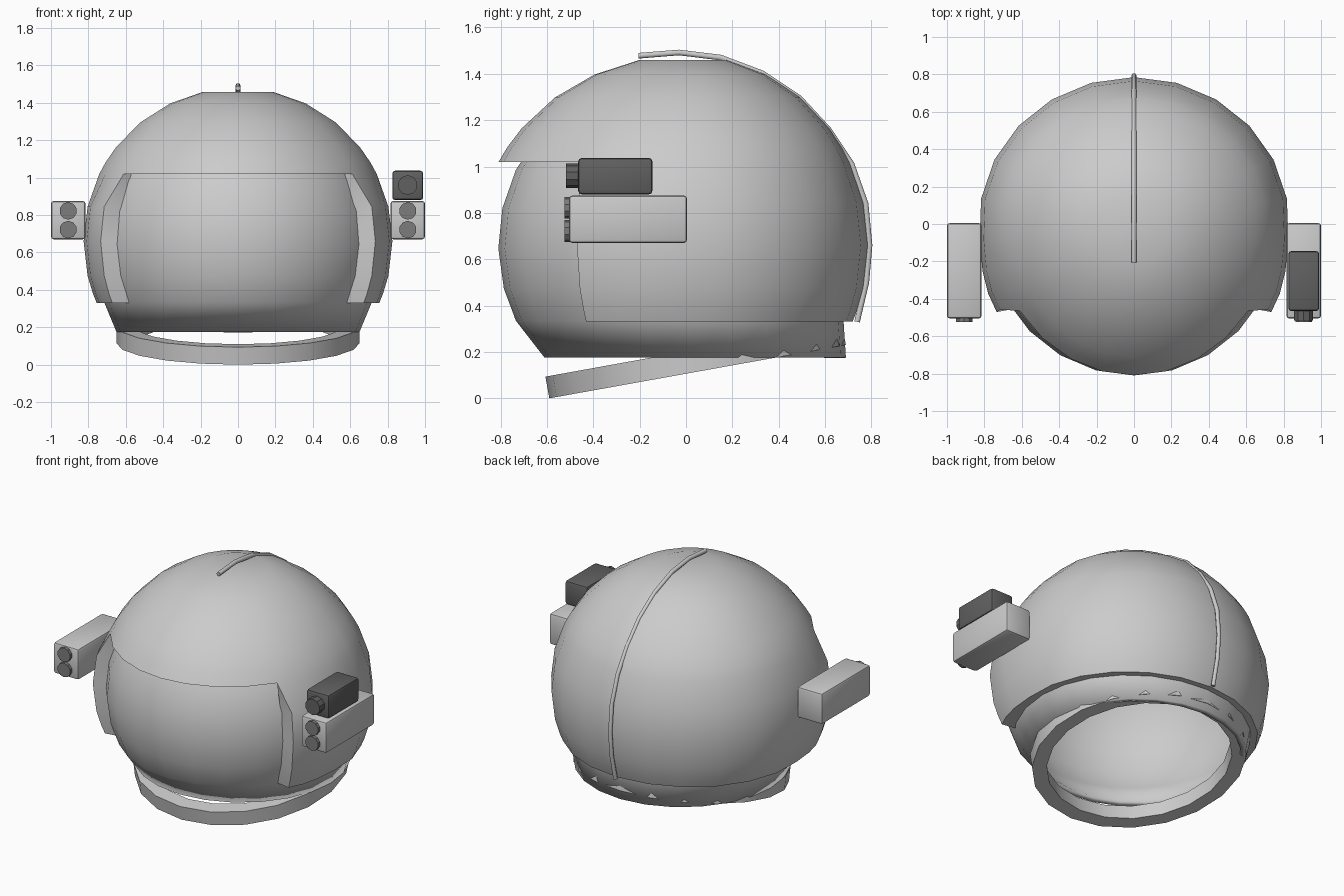
import bpy, bmesh
from math import sin, cos, radians, pi
from mathutils import Matrix

if "Cube" in bpy.data.objects:
    bpy.data.objects.remove(bpy.data.objects["Cube"])

CZ = 0.66  # height of the helmet's centre


def finish(bm, name, angle=35, mat=None):
    bmesh.ops.recalc_face_normals(bm, faces=bm.faces[:])
    me = bpy.data.meshes.new(name)
    bm.to_mesh(me)
    bm.free()
    ob = bpy.data.objects.new(name, me)
    bpy.context.collection.objects.link(ob)
    if mat:
        me.materials.append(mat)
    bpy.ops.object.select_all(action='DESELECT')
    ob.select_set(True)
    bpy.context.view_layer.objects.active = ob
    bpy.ops.object.shade_smooth_by_angle(angle=radians(angle))
    return ob


def material(name, v):
    m = bpy.data.materials.new(name)
    m.diffuse_color = (v, v, v, 1)
    m.use_nodes = True
    m.node_tree.nodes["Principled BSDF"].inputs["Base Color"].default_value = m.diffuse_color
    return m


dark = material("dark_grey", 0.12)
lens_grey = material("lens_grey", 0.2)

# Clear bubble: sphere cut flat at the neck, with wall thickness
bm = bmesh.new()
N = 24
rings = []
for t in (13, 26, 39, 52, 65, 78, 91, 104, 115, None):
    ring = []
    for k in range(N):
        a = 2 * pi * k / N
        if t is None:  # neck opening
            co = (0.65 * sin(a), 0.04 + 0.65 * cos(a), 0.175)
        else:
            s = sin(radians(t))
            ry = 0.75 if cos(a) > 0 else 0.81
            co = (0.79 * s * sin(a), ry * s * cos(a), CZ + 0.77 * cos(radians(t)))
        ring.append(bm.verts.new(co))
    rings.append(ring)
bm.faces.new(rings[0])
for r0, r1 in zip(rings, rings[1:]):
    for k in range(N):
        j = (k + 1) % N
        bm.faces.new((r0[k], r0[j], r1[j], r1[k]))
bubble = finish(bm, "bubble", 50)
sol = bubble.modifiers.new("wall", 'SOLIDIFY')
sol.thickness = 0.035

# Outer shell: double-walled sphere with a face opening and flared rim
half = [0, 16, 32, 48, 64, 80, 96, 108, 117, 125, 139, 153, 167, 180]
az = half + [-a for a in half[-2:0:-1]]
polar = [13, 26, 39, 52, 59, 64, 77, 90, 103, 110, 113.7]
BRIM = 5


def shell_point(a, t, inner):
    s, c = sin(radians(t)), cos(radians(t))
    sa, ca = sin(radians(a)), cos(radians(a))
    if inner:
        return (0.775 * s * sa, (0.74 if ca > 0 else 0.79) * s * ca,
                CZ + 0.82 * c - (0.04 if t < 50 else 0))
    ry = 0.785 if ca > 0 else (0.90 if t < 65 else 0.82)
    x, y = 0.83 * s * sa, ry * s * ca
    if t > 65 and abs(a) > 100:  # cheek edges turn outward
        x *= 1 + 0.08 * (abs(a) - 100) / 25
    return (x, y, CZ + 0.82 * c)


bm = bmesh.new()
V = {}
for layer in (0, 1):
    for i, t in enumerate(polar):
        for k, a in enumerate(az):
            if i <= BRIM or abs(a) <= 125:
                V[layer, i, k] = bm.verts.new(shell_point(a, t, layer))
    bm.faces.new([V[layer, 0, k] for k in range(len(az))])
    for i in range(len(polar) - 1):
        for k in range(len(az)):
            j = (k + 1) % len(az)
            keys = [(layer, i, k), (layer, i, j), (layer, i + 1, j), (layer, i + 1, k)]
            if all(q in V for q in keys):
                bm.faces.new([V[q] for q in keys])
pairs = {V[0, i, k]: V[1, i, k] for (l, i, k) in V if l == 0}
for e in [e for e in bm.edges if e.is_boundary and e.verts[0] in pairs]:
    p, q = e.verts
    bm.faces.new((p, q, pairs[q], pairs[p]))
finish(bm, "outer_shell", 45)

# Tilted neck ring
bm = bmesh.new()
tilt = Matrix.Translation((0, 0.05, 0.115)) @ Matrix.Rotation(radians(10.2), 4, 'X')
profile = [(0.65, 0), (0.65, 0.095), (0.56, 0.095), (0.56, 0)]
loops = [[bm.verts.new(tilt @ Matrix.Rotation(2 * pi * k / 20, 4, 'Z')
          @ Matrix.Translation((0, r, z)).translation) for r, z in profile] for k in range(20)]
for k in range(20):
    p, q = loops[k], loops[(k + 1) % 20]
    for i in range(4):
        j = (i + 1) % 4
        bm.faces.new((p[i], p[j], q[j], q[i]))
finish(bm, "neck_ring", 30)

# Cable running over the crown and down the back
path = [(-0.205, 1.478), (-0.03, 1.492), (0.15, 1.47), (0.33, 1.402), (0.49, 1.295), (0.615, 1.16),
        (0.715, 1.01), (0.775, 0.84), (0.792, 0.66), (0.778, 0.5), (0.738, 0.33)]
cu = bpy.data.curves.new("rear_cable", 'CURVE')
cu.dimensions = '3D'
cu.bevel_depth = 0.014
cu.bevel_resolution = 1
cu.use_fill_caps = True
sp = cu.splines.new('POLY')
sp.points.add(len(path) - 1)
for p, (y, z) in zip(sp.points, path):
    p.co = (0, y, z, 1)
bpy.context.collection.objects.link(bpy.data.objects.new("rear_cable", cu))


def box(name, lo, hi, mat=None):
    bm = bmesh.new()
    bmesh.ops.create_cube(bm, size=1)
    for v in bm.verts:
        v.co = [(l + h) / 2 + c * (h - l) for l, h, c in zip(lo, hi, v.co)]
    bmesh.ops.bevel(bm, geom=bm.edges[:], offset=0.015, segments=2, profile=0.5, affect='EDGES')
    return finish(bm, name, 40, mat)


def lens(name, x, z, r, y0, y1, mat):
    bm = bmesh.new()
    bmesh.ops.create_cone(bm, cap_ends=True, segments=10, radius1=r, radius2=r, depth=y1 - y0,
                          matrix=Matrix.Translation((x, (y0 + y1) / 2, z)) @ Matrix.Rotation(pi / 2, 4, 'X'))
    return finish(bm, name, 30, mat)


# Lamp housings on both sides, each with two lenses
for side, s in (("right", 1), ("left", -1)):
    x0, x1 = sorted((s * 0.815, s * 1.0))
    box(f"{side}_lamp_housing", (x0, -0.505, 0.67), (x1, 0.005, 0.875))
    for n, z in enumerate((0.722, 0.822)):
        lens(f"{side}_lamp_lens_{n + 1}", s * 0.908, z, 0.047, -0.525, -0.49, lens_grey)

# Camera on top of the right housing
box("camera_body", (0.825, -0.465, 0.88), (0.99, -0.145, 1.037), dark)
lens("camera_lens", 0.907, 0.96, 0.053, -0.517, -0.45, dark)
